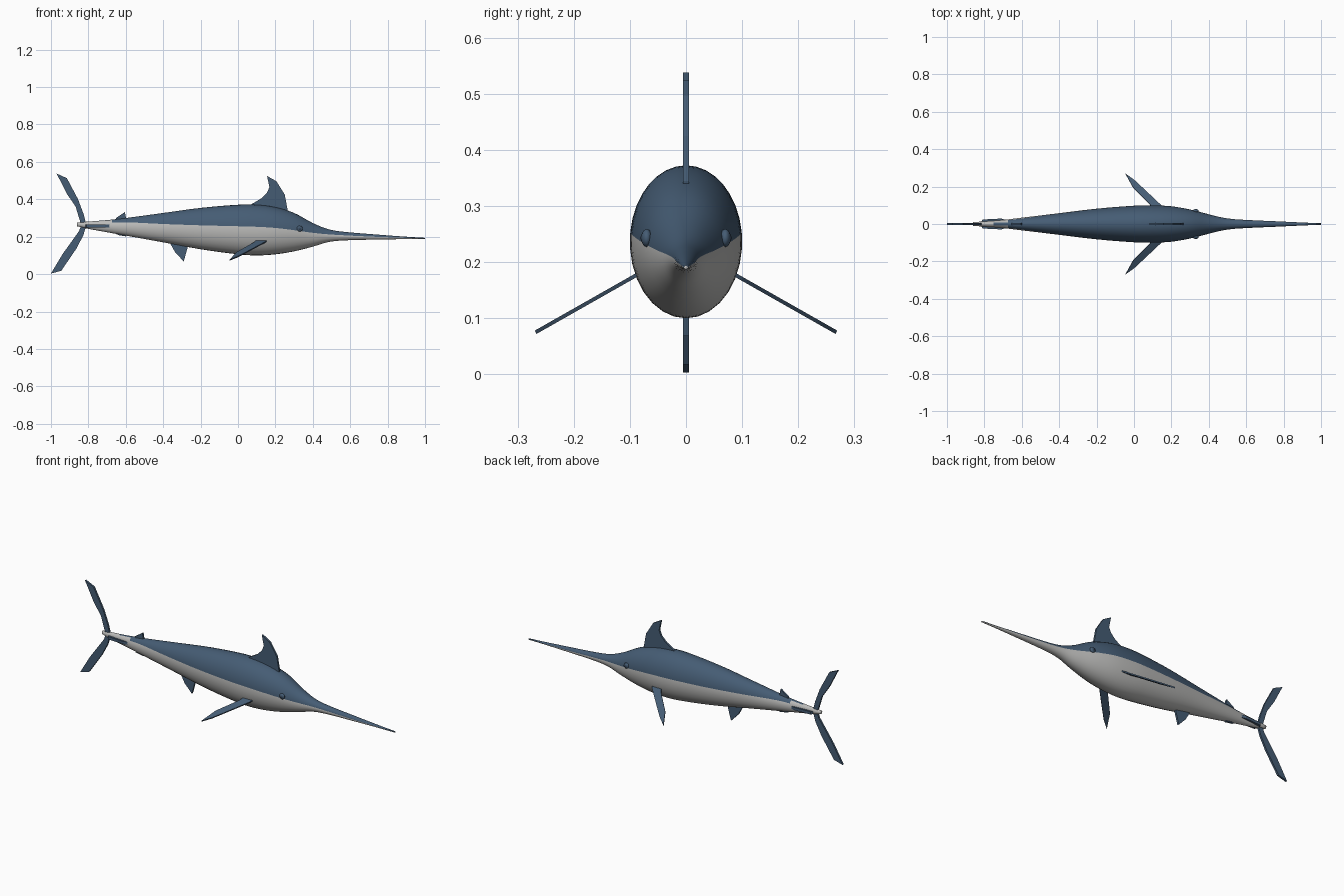
import bpy, bmesh, math
from mathutils import Vector

if "Cube" in bpy.data.objects:
    bpy.data.objects.remove(bpy.data.objects["Cube"])


def material(name, rgb):
    m = bpy.data.materials.new(name)
    m.diffuse_color = (*rgb, 1)
    m.use_nodes = True
    m.node_tree.nodes["Principled BSDF"].inputs["Base Color"].default_value = m.diffuse_color
    return m


BLUE = material("slate blue", (0.060, 0.108, 0.175))
GREY = material("pale belly grey", (0.50, 0.50, 0.49))
DARK = material("dark eye blue", (0.035, 0.06, 0.10))


def finish(bm, name, mats, smooth=False):
    bmesh.ops.recalc_face_normals(bm, faces=bm.faces)
    me = bpy.data.meshes.new(name)
    bm.to_mesh(me)
    bm.free()
    for m in mats:
        me.materials.append(m)
    for p in me.polygons:
        p.use_smooth = smooth
    ob = bpy.data.objects.new(name, me)
    bpy.context.collection.objects.link(ob)
    return ob


# Body stations: x, top z, bottom z, half width, colour line z
STATIONS = [
    (-0.86, 0.276, 0.256, 0.010, 0.266),
    (-0.80, 0.281, 0.242, 0.014, 0.266),
    (-0.70, 0.289, 0.224, 0.022, 0.274),
    (-0.60, 0.300, 0.206, 0.034, 0.277),
    (-0.40, 0.327, 0.170, 0.058, 0.268),
    (-0.20, 0.354, 0.133, 0.082, 0.261),
    (0.00, 0.371, 0.106, 0.098, 0.256),
    (0.10, 0.371, 0.100, 0.100, 0.253),
    (0.20, 0.358, 0.106, 0.095, 0.247),
    (0.30, 0.327, 0.122, 0.078, 0.235),
    (0.40, 0.273, 0.147, 0.052, 0.221),
    (0.48, 0.241, 0.171, 0.033, 0.213),
    (0.56, 0.227, 0.180, 0.024, 0.208),
    (0.75, 0.211, 0.185, 0.015, 0.199),
    (0.90, 0.200, 0.187, 0.008, 0.194),
    (1.00, 0.194, 0.187, 0.004, 0.1905),
]


def smooth_stations(rows, steps):
    """Hermite interpolation between uneven stations."""
    def slope(i, c):
        a, b = rows[max(i - 1, 0)], rows[min(i + 1, len(rows) - 1)]
        return (b[c] - a[c]) / (b[0] - a[0])
    out = []
    for i in range(len(rows) - 1):
        p, q = rows[i], rows[i + 1]
        h = q[0] - p[0]
        for s in range(steps):
            t = s / steps
            row = [p[0] + h * t]
            for c in range(1, 5):
                row.append((2*t**3 - 3*t**2 + 1) * p[c] + (t**3 - 2*t**2 + t) * h * slope(i, c)
                           + (3*t**2 - 2*t**3) * q[c] + (t**3 - t**2) * h * slope(i + 1, c))
            out.append(row)
    return out + [list(rows[-1])]


# Body: lofted oval rings with one edge row along the colour line
HALF = 16
bm = bmesh.new()
rings = []
for x, top, bot, w, line in smooth_stations(STATIONS, 4):
    cz, rz = (top + bot) / 2, (top - bot) / 2
    a0 = math.asin(max(-0.8, min(0.8, (line - cz) / rz)))
    angles = [a0 + (math.pi - 2 * a0) * k / HALF for k in range(HALF)]
    angles += [math.pi - a0 + (math.pi + 2 * a0) * k / HALF for k in range(HALF)]
    rings.append([bm.verts.new((x, w * math.cos(a), cz + rz * math.sin(a))) for a in angles])
n = 2 * HALF
for r0, r1 in zip(rings, rings[1:]):
    for k in range(n):
        f = bm.faces.new((r0[k], r0[(k + 1) % n], r1[(k + 1) % n], r1[k]))
        x = f.calc_center_median().x
        limit = -0.74 if 5 <= k < HALF - 5 else -0.68
        f.material_index = 0 if k < HALF and x > limit else 1
for r in (rings[0], rings[-1]):
    bm.faces.new(r).material_index = 1
finish(bm, "body", [BLUE, GREY], True)


def plate(name, points, offset, mats=(BLUE,)):
    """Solid plate from an outline of 3D points, thickened both ways by offset."""
    bm = bmesh.new()
    d = Vector(offset)
    a = [bm.verts.new(Vector(p) + d) for p in points]
    b = [bm.verts.new(Vector(p) - d) for p in points]
    bm.faces.new(a)
    bm.faces.new(b[::-1])
    for i in range(len(a)):
        j = (i + 1) % len(a)
        bm.faces.new((a[i], b[i], b[j], a[j]))
    return finish(bm, name, mats)


# Fins on the centre plane, as x, z outlines
FINS = {
    "dorsal_fin": [(0.05, 0.34), (0.06, 0.367), (0.125, 0.405), (0.155, 0.435), (0.168, 0.465),
                   (0.155, 0.525), (0.205, 0.497), (0.25, 0.425), (0.265, 0.345), (0.26, 0.32)],
    "rear_dorsal_fin": [(-0.66, 0.28), (-0.65, 0.302), (-0.605, 0.332), (-0.595, 0.28)],
    "anal_fin": [(-0.345, 0.18), (-0.36, 0.16), (-0.335, 0.115), (-0.29, 0.068),
                 (-0.27, 0.14), (-0.27, 0.16)],
    "rear_anal_fin": [(-0.61, 0.225), (-0.65, 0.210), (-0.60, 0.202), (-0.59, 0.22)],
    "upper_tail_fin": [(-0.97, 0.538), (-0.915, 0.513), (-0.855, 0.40), (-0.825, 0.32),
                       (-0.81, 0.262), (-0.838, 0.262), (-0.868, 0.36), (-0.915, 0.43)],
    "lower_tail_fin": [(-1.0, 0.003), (-0.945, 0.018), (-0.865, 0.135), (-0.828, 0.205),
                       (-0.81, 0.262), (-0.838, 0.262), (-0.85, 0.23), (-0.938, 0.107)],
}
for name, outline in FINS.items():
    plate(name, [(x, 0, z) for x, z in outline], (0, 0.0055, 0))

# Pectoral fins, tail keels and eyes on both sides
PECTORAL = [(0.165, 0.07), (0.145, 0.10), (0.055, 0.185), (0.0, 0.236),
            (-0.045, 0.268), (-0.005, 0.195), (0.085, 0.105), (0.105, 0.07)]
for side, s in (("left", 1), ("right", -1)):
    plate(side + "_pectoral_fin",
          [(x, s * y, 0.176 - 0.567 * (y - 0.09)) for x, y in PECTORAL],
          (0, s * 0.0015, 0.003))
    plate(side + "_tail_keel",
          [(-0.82, s * 0.005, 0.257), (-0.81, s * 0.024, 0.257),
           (-0.71, s * 0.029, 0.257), (-0.67, s * 0.018, 0.257)],
          (0, 0, 0.008))
    for part, radius, out, mat in (("eye", 0.016, 0.070, BLUE), ("pupil", 0.009, 0.0755, DARK)):
        bm = bmesh.new()
        bmesh.ops.create_uvsphere(bm, u_segments=16, v_segments=10, radius=radius)
        for v in bm.verts:
            v.co = (v.co.x + 0.33, v.co.y * 0.6 + s * out, v.co.z + 0.243)
        finish(bm, side + "_" + part, [mat], True)
